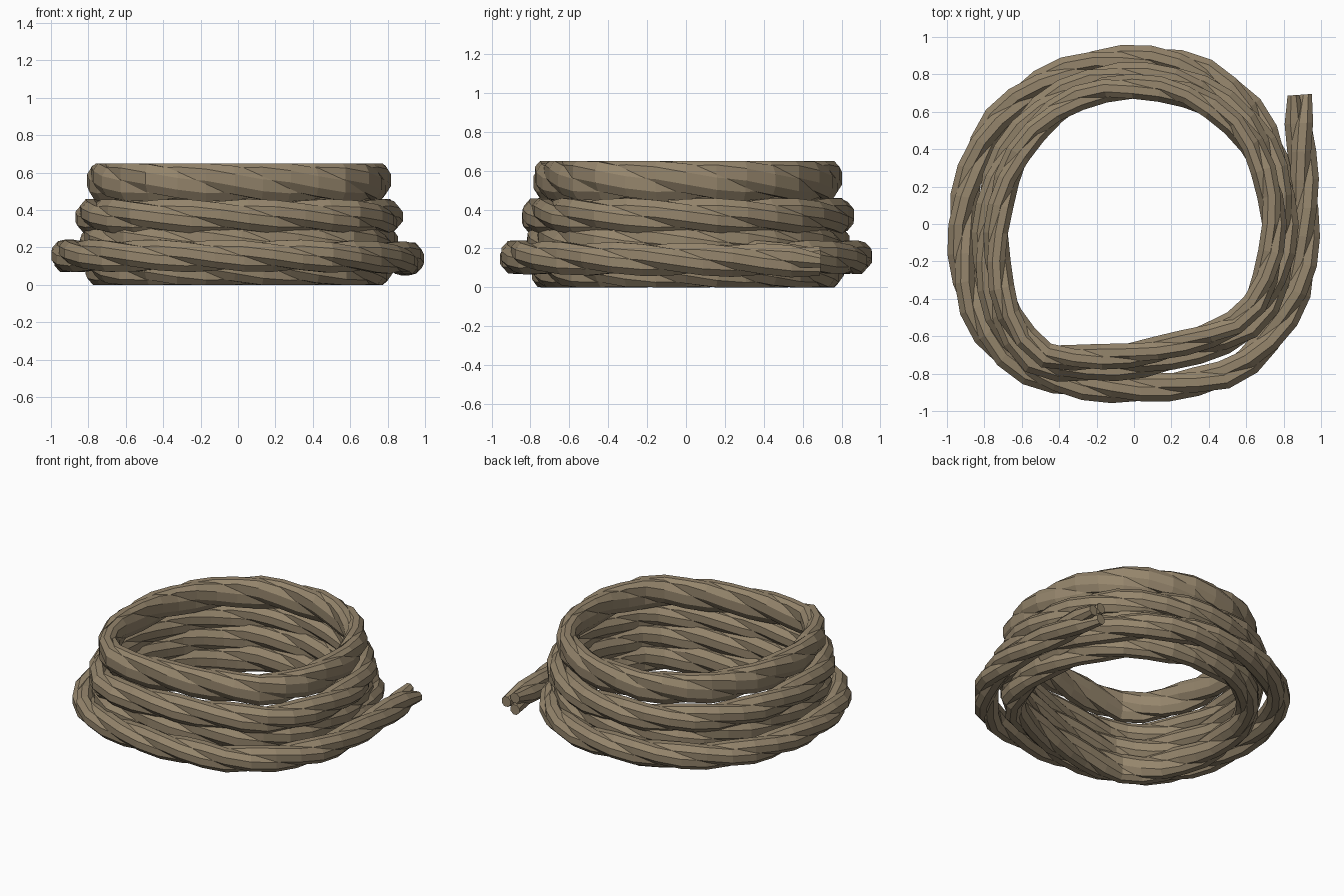
import bpy, bmesh, math
from mathutils import Vector

cube = bpy.data.objects.get("Cube")
if cube:
    bpy.data.objects.remove(cube, do_unlink=True)

HEIGHT = 0.65
STEP = 0.15       # spacing of the rings along the rope
PITCH = 1.15      # length of one full twist
STRANDS, SIDES = 3, 8
STRAND_R, STRAND_OFF = 0.061, 0.029

fibre = bpy.data.materials.new("rope tan")
fibre.use_nodes = True
colour = (0.30, 0.235, 0.15, 1)
fibre.diffuse_color = colour
bsdf = fibre.node_tree.nodes["Principled BSDF"]
bsdf.inputs["Base Color"].default_value = colour
bsdf.inputs["Roughness"].default_value = 0.9

# Loose outer loop, from the free tail clockwise, its end tucked in the stack
OUTER = [(.875, .69), (.895, .4), (.915, .1), (.89, -.3), (.75, -.58), (.54, -.78),
         (.3, -.85), (0, -.88), (-.35, -.85), (-.65, -.73), (-.85, -.47),
         (-.92, -.1), (-.88, .25), (-.72, .57), (-.4, .8), (0, .88),
         (.35, .82), (.62, .61), (.76, .32), (.78, .05)]
# One turn of the stacked coil, clockwise from the right
TURN = [(.75, 0), (.71, -.28), (.58, -.51), (.3, -.63), (0, -.7), (-.3, -.72),
        (-.5, -.69), (-.66, -.5), (-.73, -.25), (-.735, 0), (-.67, .28),
        (-.5, .54), (-.25, .7), (0, .735), (.27, .7), (.55, .53), (.7, .28)]
# Name, height, outward shift, width and height scale of each stacked turn
LEVELS = [("bottom", .09, 0, .9, 1.25), ("lower", .23, .025, .95, 1.2),
          ("upper", .365, .05, .95, 1.1), ("top", .56, -.005, .85, 1.35)]


def resample(pts, closed):
    """Smooth the control points and space them evenly."""
    if closed:
        p = [pts[-1]] + pts + pts[:2]
    else:
        p = [2 * pts[0] - pts[1]] + pts + [2 * pts[-1] - pts[-2]]
    fine = []
    for a, b, c, d in zip(p, p[1:], p[2:], p[3:]):
        for k in range(16):
            t = k / 16
            fine.append(.5 * (2 * b + (c - a) * t + (2 * a - 5 * b + 4 * c - d) * t * t
                              + (3 * b - a - 3 * c + d) * t ** 3))
    fine.append(p[-2])
    total = sum((b - a).length for a, b in zip(fine, fine[1:]))
    count = round(total / STEP)
    step = total / count
    out, run = [fine[0]], 0
    for a, b in zip(fine, fine[1:]):
        length = (b - a).length
        run += length
        if run >= step:
            run -= step
            out.append(b.lerp(a, run / length))
    return out[:count] if closed else out


def build_rope(name, pts, closed, width, height):
    """Twist the strands round a path, as one mesh."""
    path = resample(pts, closed)
    count = len(path)
    turns = count * STEP / PITCH
    if closed:
        turns = round(turns)
    bm = bmesh.new()
    for strand in range(STRANDS):
        rings = []
        for i, p in enumerate(path):
            if closed:
                tangent = path[(i + 1) % count] - path[i - 1]
            else:
                tangent = path[min(i + 1, count - 1)] - path[max(i - 1, 0)]
            out = Vector((-tangent.y, tangent.x, 0)).normalized()
            up = Vector((0, 0, 1))
            a = math.tau * (strand / STRANDS + turns * i / count)
            frayed = i == 0 and not closed
            offset = STRAND_OFF * (1.6 if frayed else 1)
            radius = STRAND_R * (.6 if frayed else 1)
            ring = []
            for s in range(SIDES):
                b = math.tau * (s + .5) / SIDES
                v = p + width * (offset * math.cos(a) + radius * math.cos(b)) * out
                v += height * (offset * math.sin(a) + radius * math.sin(b)) * up
                v.z = min(max(v.z, 0), HEIGHT)      # pressed flat at rim and base
                ring.append(bm.verts.new(v))
            rings.append(ring)
        if closed:
            rings.append(rings[0])
        else:
            bm.faces.new(rings[0])
            bm.faces.new(rings[-1])
        for r, q in zip(rings, rings[1:]):
            for s in range(SIDES):
                n = (s + 1) % SIDES
                bm.faces.new((r[s], r[n], q[n], q[s]))
    bmesh.ops.recalc_face_normals(bm, faces=bm.faces)
    mesh = bpy.data.meshes.new(name)
    bm.to_mesh(mesh)
    bm.free()
    mesh.materials.append(fibre)
    bpy.context.collection.objects.link(bpy.data.objects.new(name, mesh))


# Loose loop with its frayed tail
build_rope("outer_loop", [Vector((x, y, .135 + .02 * min(i / 6, 1)))
                          for i, (x, y) in enumerate(OUTER)], False, .95, 1.02)

# Stacked turns
for label, z, shift, wide, tall in LEVELS:
    turn = []
    for x, y in TURN:
        k = 1 + shift / math.hypot(x, y)
        turn.append(Vector((x * k, y * k, z)))
    build_rope(label + "_turn", turn, True, wide, tall)
